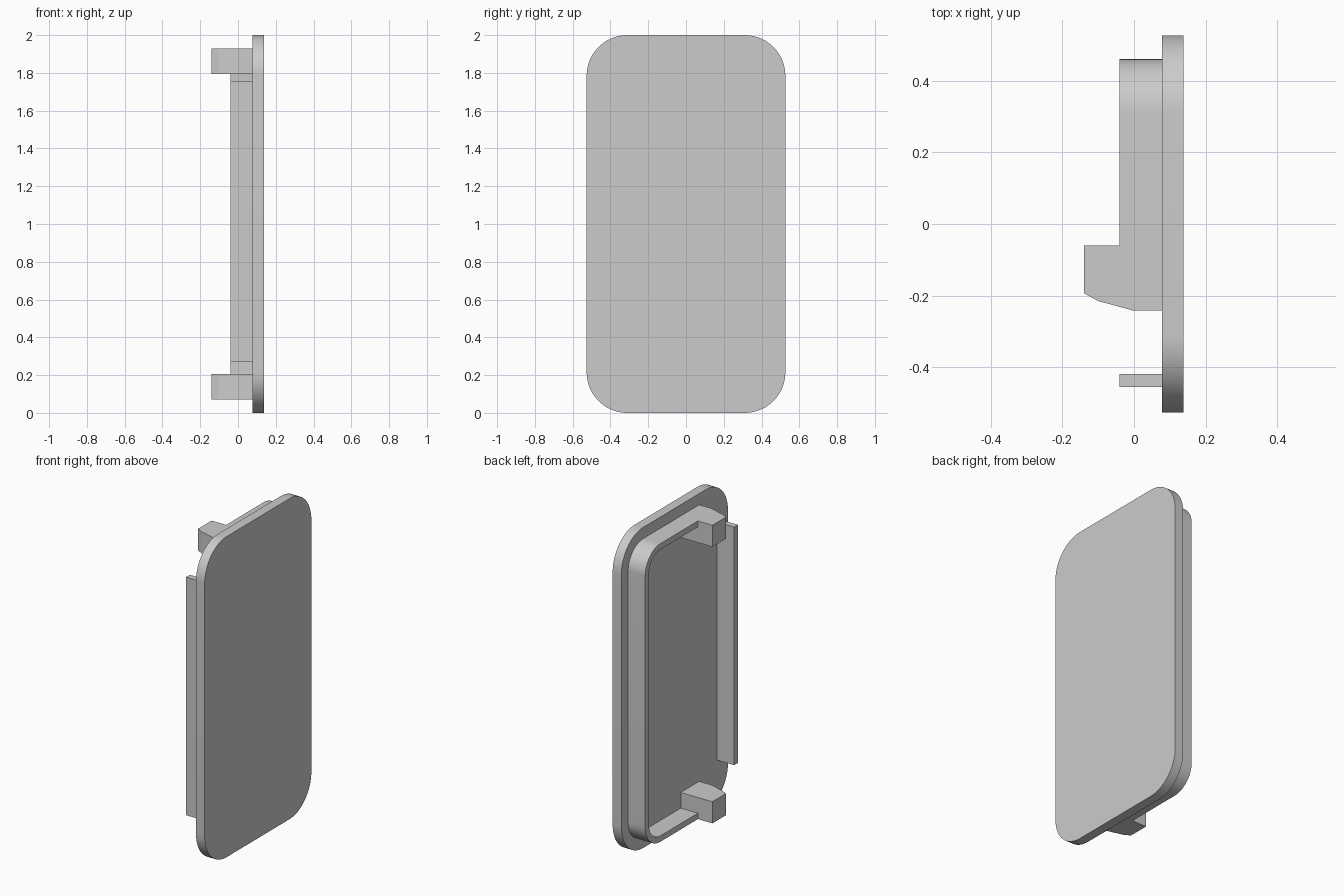
import bpy
import bmesh
from math import sin, cos, pi

cube = bpy.data.objects.get("Cube")
if cube:
    bpy.data.objects.remove(cube, do_unlink=True)

grey = bpy.data.materials.new("light_grey")
grey.use_nodes = True
colour = (0.6, 0.6, 0.6, 1)
grey.diffuse_color = colour
grey.node_tree.nodes["Principled BSDF"].inputs["Base Color"].default_value = colour


def extrude(name, outline, offset, smooth=False):
    """Closed 3D outline swept along offset."""
    bm = bmesh.new()
    face = bm.faces.new([bm.verts.new(p) for p in outline])
    swept = bmesh.ops.extrude_face_region(bm, geom=[face], use_keep_orig=True)
    verts = [g for g in swept["geom"] if isinstance(g, bmesh.types.BMVert)]
    bmesh.ops.translate(bm, vec=offset, verts=verts)
    bmesh.ops.recalc_face_normals(bm, faces=bm.faces)
    mesh = bpy.data.meshes.new(name)
    bm.to_mesh(mesh)
    bm.free()
    mesh.materials.append(grey)
    obj = bpy.data.objects.new(name, mesh)
    bpy.context.collection.objects.link(obj)
    if smooth:
        bpy.ops.object.select_all(action="DESELECT")
        bpy.context.view_layer.objects.active = obj
        obj.select_set(True)
        bpy.ops.object.shade_smooth_by_angle()
    return obj


def arc(y, z, radius, quarter, steps=16):
    """Quarter circle in y and z, starting at the given quadrant."""
    angles = [(quarter + i / steps) * pi / 2 for i in range(steps + 1)]
    return [(y + radius * cos(a), z + radius * sin(a)) for a in angles]


def at_x(x, points):
    return [(x, y, z) for y, z in points]


MID = 1.0
INNER_X, SEAT_X, FACE_X = -0.04, 0.078, 0.138

# Rounded cover plate
R = 0.215
HALF_W = 0.526
corners = [(1, 1), (-1, 1), (-1, -1), (1, -1)]
plate = []
for quarter, (sy, sz) in enumerate(corners):
    plate += arc(sy * (HALF_W - R), MID + sz * (MID - R), R, quarter)
extrude("cover_plate", at_x(SEAT_X, plate), (FACE_X - SEAT_X, 0, 0), True)

# U-shaped rim wall behind the plate, open towards the front
RIM_Y, RIM_H, RIM_R, WALL = 0.46, 0.93, 0.15, 0.037
CLIP_Y = -0.06


def u_path(inset):
    radius = RIM_R - inset
    y, dz = RIM_Y - RIM_R, RIM_H - RIM_R
    return ([(CLIP_Y, MID - RIM_H + inset)] + arc(y, MID - dz, radius, 3)
            + arc(y, MID + dz, radius, 0) + [(CLIP_Y, MID + RIM_H - inset)])


rim = u_path(0) + u_path(WALL)[::-1]
extrude("rim_wall", at_x(INNER_X, rim), (SEAT_X - INNER_X, 0, 0), True)

# Hooked clips at the two ends of the rim
hook = [(SEAT_X, CLIP_Y), (-0.14, CLIP_Y), (-0.14, -0.193),
        (-0.1, -0.215), (0, -0.242), (SEAT_X, -0.242)]
CLIP_H = 0.135
for name, z in (("lower_clip", MID - RIM_H), ("upper_clip", MID + RIM_H - CLIP_H)):
    extrude(name, [(x, y, z) for x, y in hook], (0, 0, CLIP_H))

# Straight locating bar on the front side
bar = [(SEAT_X, -0.455), (SEAT_X, -0.418), (INNER_X, -0.418), (INNER_X, -0.455)]
extrude("locating_bar", [(x, y, 0.27) for x, y in bar], (0, 0, 1.485))
